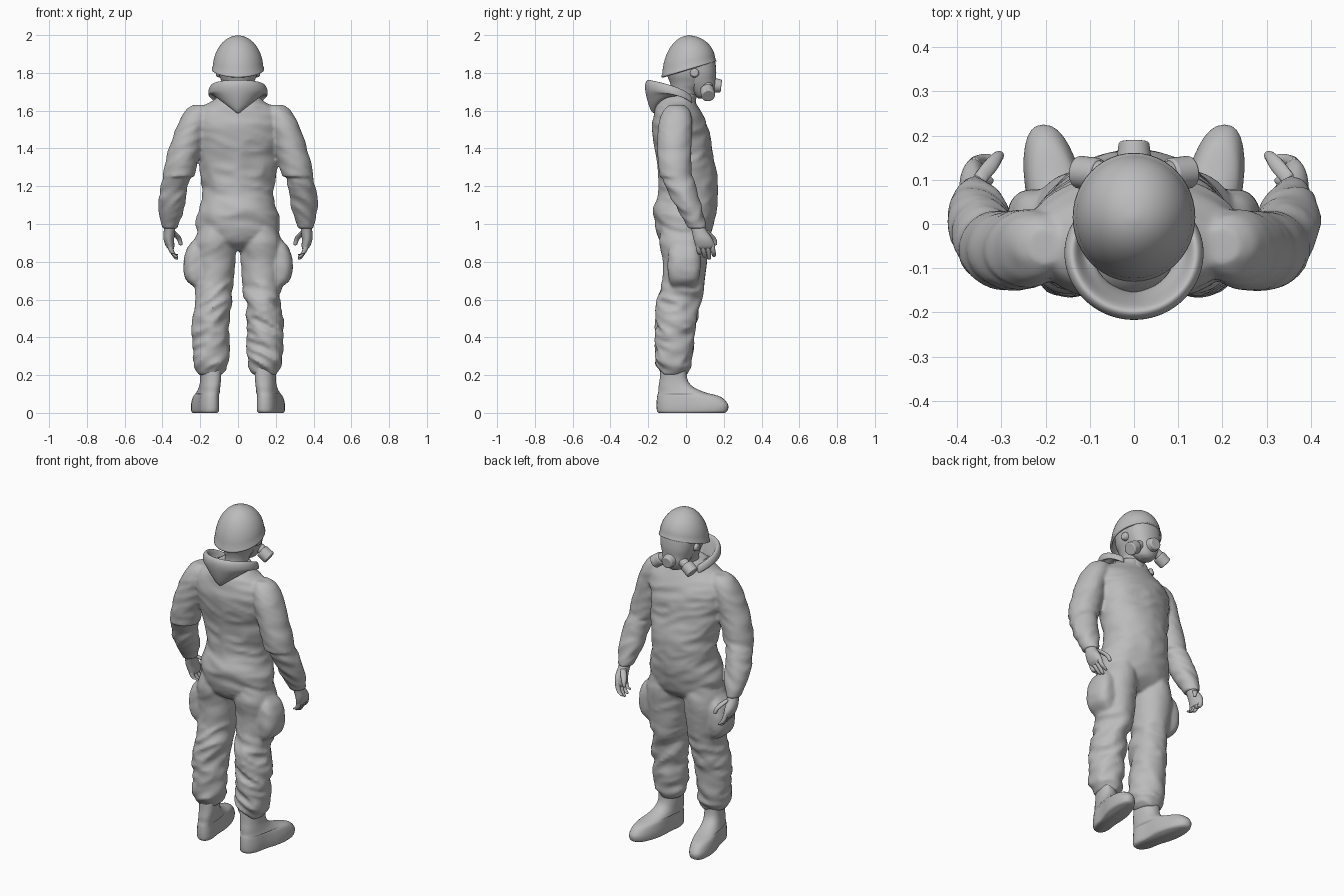
import bpy, bmesh, math
from mathutils import Vector, Matrix, noise

cube = bpy.data.objects.get("Cube")
if cube:
    bpy.data.objects.remove(cube)

grey = bpy.data.materials.new("plain grey")
grey.use_nodes = True
grey.diffuse_color = (0.5, 0.5, 0.5, 1)
grey.node_tree.nodes["Principled BSDF"].inputs["Base Color"].default_value = (0.5, 0.5, 0.5, 1)


def finish(name, bm):
    """Turn a bmesh into a smooth grey object."""
    bmesh.ops.recalc_face_normals(bm, faces=bm.faces)
    for f in bm.faces:
        f.smooth = True
    mesh = bpy.data.meshes.new(name)
    bm.to_mesh(mesh)
    bm.free()
    mesh.materials.append(grey)
    ob = bpy.data.objects.new(name, mesh)
    bpy.context.collection.objects.link(ob)
    return ob


def spline(keys, steps):
    """Catmull-Rom interpolation through tuples."""
    pts = [keys[0]] + list(keys) + [keys[-1]]
    out = []
    for a, b, c, d in zip(pts, pts[1:], pts[2:], pts[3:]):
        for i in range(steps):
            t = i / steps
            out.append([q + t / 2 * (r - p + t * (2*p - 5*q + 4*r - s + t * (3*(q - r) + s - p)))
                        for p, q, r, s in zip(a, b, c, d)])
    return out + [list(keys[-1])]


def skin_rings(bm, rings):
    """Bridge closed point loops and cap both ends."""
    rows = [[bm.verts.new(p) for p in ring] for ring in rings]
    n = len(rows[0])
    for lo, hi in zip(rows, rows[1:]):
        for i in range(n):
            bm.faces.new((lo[i], lo[(i + 1) % n], hi[(i + 1) % n], hi[i]))
    bm.faces.new(rows[0])
    bm.faces.new(rows[-1])


def loft(bm, keys, sides=(1, -1), n=32, steps=6, fold=0.0, power=1.0, skew=0.0):
    """Stack horizontal rings; each key is z, x, y, half width, half depth."""
    for side in sides:
        rings = []
        for z, x, y, rx, ry in spline(keys, steps):
            ring = []
            for i in range(n):
                a = math.tau * i / n
                c, s = math.cos(a), math.sin(a)
                px = math.copysign(abs(c) ** power, c)
                py = math.copysign(abs(s) ** power, s)
                # cloth folds: ridged noise, stretched sideways
                w = noise.noise(Vector((x + px * rx, y + py * ry, z * 2.3 + px * 0.12)) * 7 + Vector((3, side, 5)))
                k = 1 + fold * (0.45 - 2 * abs(w))
                ring.append((side * (x + px * rx * k + skew * py * ry), y + py * ry * k, z))
            rings.append(ring)
        skin_rings(bm, rings)


# Suit: torso, sleeves, trousers and pockets fused into one cloth surface
bm = bmesh.new()
loft(bm, [(.86, 0, -.01, .09, .06), (.91, 0, -.01, .19, .125), (1.0, 0, -.01, .222, .155),
          (1.08, 0, -.005, .205, .168), (1.15, 0, .01, .188, .157), (1.25, 0, .01, .2, .155),
          (1.35, 0, -.005, .215, .15), (1.45, 0, -.022, .235, .152), (1.53, 0, -.033, .245, .145),
          (1.6, 0, -.045, .215, .12), (1.65, 0, -.05, .14, .1), (1.69, 0, -.03, .085, .085)],
     sides=(1,), n=64, fold=.05)
loft(bm, [(1.63, .2, -.05, .04, .04), (1.6, .212, -.05, .068, .07), (1.54, .237, -.055, .08, .088),
          (1.45, .265, -.06, .085, .09), (1.35, .295, -.06, .087, .089), (1.25, .315, -.055, .083, .086)],
     fold=.06)
loft(bm, [(1.32, .31, -.055, .06, .07), (1.24, .327, -.042, .071, .08), (1.15, .347, -.01, .071, .076),
          (1.08, .352, .02, .067, .068), (1.02, .357, .045, .053, .056), (.975, .36, .06, .041, .047)],
     fold=.14)
loft(bm, [(.98, .115, -.01, .09, .12), (.9, .122, -.01, .112, .13), (.8, .125, -.005, .111, .116),
          (.68, .123, -.015, .1, .11)], fold=.05)
loft(bm, [(.72, .123, -.012, .095, .105), (.65, .127, -.022, .1, .113), (.58, .13, -.04, .095, .115),
          (.45, .146, -.055, .098, .106), (.35, .143, -.062, .096, .1), (.27, .143, -.067, .093, .098),
          (.225, .144, -.062, .078, .078), (.2, .145, -.062, .06, .065)], fold=.15)
loft(bm, [(.92, .2, -.01, .03, .05), (.87, .212, -.01, .058, .08), (.79, .222, -.01, .068, .088),
          (.71, .218, -.012, .06, .08), (.665, .2, -.015, .03, .06)], power=.75, fold=.05)
suit = finish("suit", bm)
remesh = suit.modifiers.new("Fuse", 'REMESH')
remesh.mode = 'VOXEL'
remesh.voxel_size = .009
remesh.use_smooth_shade = True
soften = suit.modifiers.new("Soften", 'SMOOTH')
soften.factor = .5
soften.iterations = 4

# Boots: shaft and foot, turned slightly outward
bm = bmesh.new()
loft(bm, [(0, .172, .03, .058, .175), (.012, .172, .033, .066, .187), (.045, .172, .033, .067, .189),
          (.085, .168, .015, .062, .168), (.11, .158, -.025, .056, .122), (.14, .15, -.055, .053, .09),
          (.18, .145, -.066, .053, .073), (.25, .145, -.066, .055, .068)], power=.85, skew=.17)
for v in bm.verts:
    # narrow waist under the arch
    if v.co.z < .1:
        side = math.copysign(1, v.co.x)
        mid = .166 + .17 * (v.co.y - .03)
        pinch = 1 - .2 * math.exp(-((v.co.y + .03) / .06) ** 2)
        v.co.x = side * (mid + (abs(v.co.x) - mid) * pinch)
finish("boots", bm)

# Hands: palm, four curled fingers and a thumb
bm = bmesh.new()
loft(bm, [(1.0, .36, .055, .03, .036), (.965, .363, .07, .03, .04), (.92, .366, .09, .028, .05),
          (.885, .36, .1, .023, .05), (.867, .354, .1, .014, .042)])
for i, tip in enumerate((.835, .82, .812, .825)):
    y = .063 + .025 * i
    loft(bm, [(.9, .362, y, .012, .012), (.87, .357, y + .003, .014, .013),
              (.845, .345, y + .008, .012, .012), (tip + .006, .328, y + .01, .01, .01),
              (tip, .324, y + .01, .004, .004)], n=12, steps=4)
loft(bm, [(.965, .35, .1, .014, .018), (.94, .326, .13, .017, .017), (.915, .31, .15, .013, .013),
          (.893, .304, .155, .01, .01), (.887, .303, .155, .004, .004)], n=12, steps=4)
finish("hands", bm)

# Neck and head
bm = bmesh.new()
loft(bm, [(1.6, 0, -.02, .075, .075), (1.69, 0, -.01, .065, .068), (1.74, 0, .01, .08, .092),
          (1.8, 0, .015, .103, .118), (1.88, 0, .015, .105, .12), (1.93, 0, .015, .06, .07)], sides=(1,))
finish("head", bm)

# Face mask with a broad visor above a tapering chin
bm = bmesh.new()
loft(bm, [(1.665, 0, .095, .025, .03), (1.68, 0, .095, .05, .048), (1.72, 0, .085, .072, .075),
          (1.76, 0, .075, .088, .083), (1.81, 0, .07, .1, .09), (1.87, 0, .06, .102, .092),
          (1.9, 0, .05, .08, .08)], sides=(1,), power=.9)
finish("face_mask", bm)


def cylinder(name, start, end, r1, r2, bevel=.006):
    """Bevelled drum between two points."""
    a, b = Vector(start), Vector(end)
    bm = bmesh.new()
    rot = (b - a).to_track_quat('Z', 'Y').to_matrix().to_4x4()
    bmesh.ops.create_cone(bm, cap_ends=True, segments=32, radius1=r1, radius2=r2,
                          depth=(b - a).length, matrix=Matrix.Translation((a + b) / 2) @ rot)
    ob = finish(name, bm)
    mod = ob.modifiers.new("Bevel", 'BEVEL')
    mod.width = bevel
    mod.segments = 2
    mod.limit_method = 'ANGLE'
    bpy.ops.object.select_all(action='DESELECT')
    ob.select_set(True)
    bpy.context.view_layer.objects.active = ob
    bpy.ops.object.shade_smooth_by_angle(angle=math.radians(40))


# Breathing valve and filters
cylinder("mask_valve", (0, .1, 1.74), (0, .187, 1.73), .046, .034)
for label, s in (("left", 1), ("right", -1)):
    cylinder(label + "_filter_neck", (s * .03, .11, 1.745), (s * .09, .118, 1.708), .03, .026)
    cylinder(label + "_filter", (s * .08, .112, 1.712), (s * .128, .118, 1.678), .037, .037)
    cylinder(label + "_strap_buckle", (s * .09, .045, 1.8), (s * .116, .045, 1.8), .026, .02)

# Helmet: dome over a rim that rises toward the face
bm = bmesh.new()
n, rows = 48, []
for t, flare in [(0, 1.035), (.025, 1.025), (.06, 1)] + [(k / 14, 1) for k in range(2, 14)]:
    c, s = math.cos(t * math.pi / 2) * flare, math.sin(t * math.pi / 2)
    row = []
    for i in range(n):
        a = math.tau * i / n
        y = .015 + .141 * math.sin(a)
        rim = 1.815 + .3 * y
        row.append(bm.verts.new((.134 * math.cos(a) * c, .015 + (y - .015) * c, rim + (1.998 - rim) * s)))
    rows.append(row)
for lo, hi in zip(rows, rows[1:]):
    for i in range(n):
        bm.faces.new((lo[i], lo[(i + 1) % n], hi[(i + 1) % n], hi[i]))
top = bm.verts.new((0, .015, 2))
for i in range(n):
    bm.faces.new((rows[-1][i], rows[-1][(i + 1) % n], top))
helmet = finish("helmet", bm)
helmet.modifiers.new("Thickness", 'SOLIDIFY').thickness = .012

# Hood: lowered roll around the neck, hanging to a point at the back
bm = bmesh.new()
rings, reach = [], math.radians(132)
for k in range(33):
    f = k / 16 - 1
    a = f * reach
    high = 1.768 - .085 * abs(f) ** 2.2
    low = min(1.565 + .1 * abs(math.sin(a)) + .03 * max(0, abs(f) - .6), high - .05)
    slim = 1 - .14 * abs(f) ** 4
    section = [(.085, low + .03), (.115, high - .06), (.132, high - .012), (.147, high),
               (.163, high - .022), (.163, high - .06), (.15, low * .6 + high * .4), (.122, low)]
    rings.append([(r * slim * math.sin(a), -.055 - r * slim * math.cos(a), z) for r, z in section])
skin_rings(bm, rings)
hood = finish("hood", bm)
hood.modifiers.new("Rounding", 'SUBSURF').levels = 2
hood.modifiers["Rounding"].render_levels = 2
